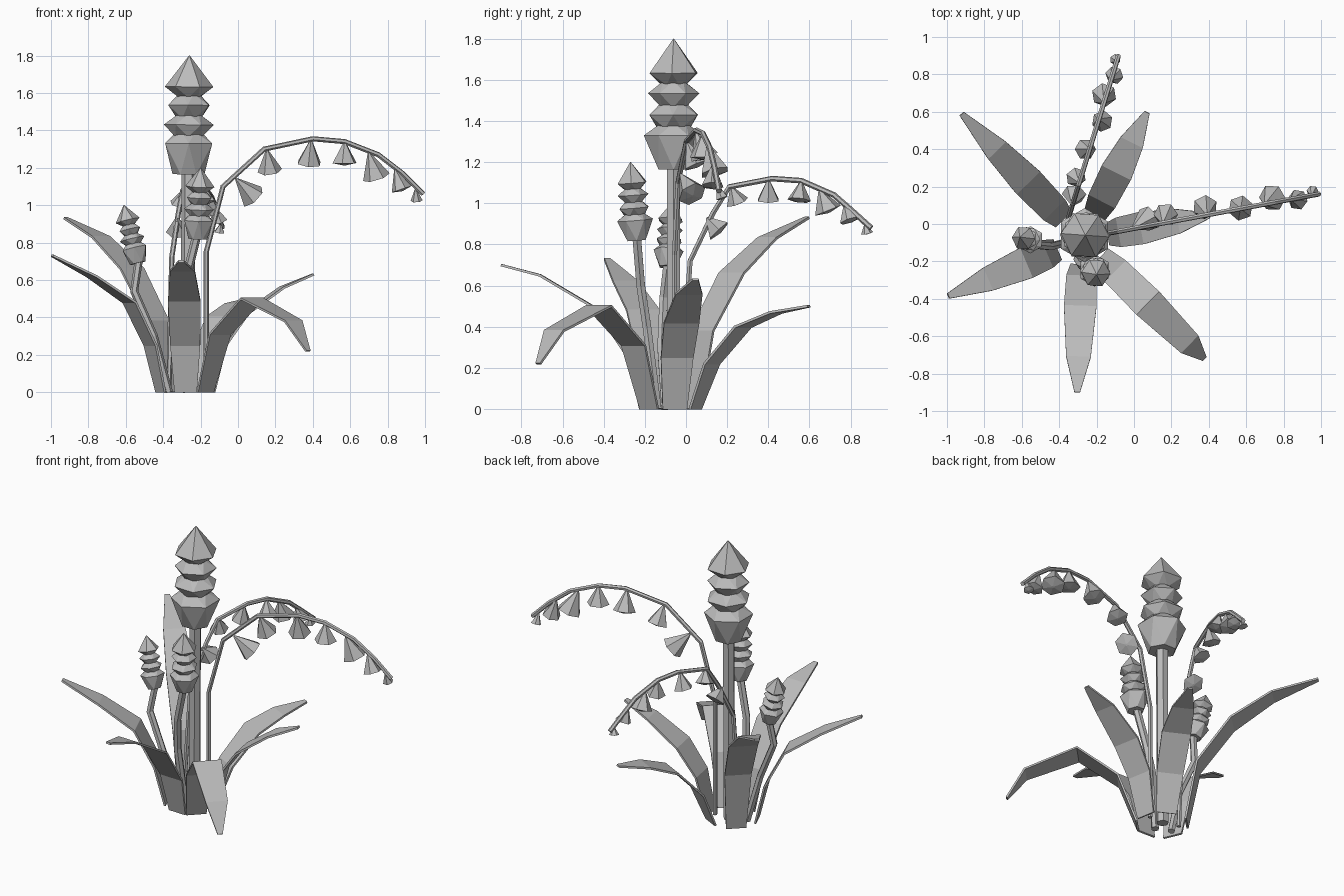
import bpy, bmesh
from math import sin, cos, pi, radians
from mathutils import Vector

old = bpy.data.objects.get("Cube")
if old:
    bpy.data.objects.remove(old)

grey = bpy.data.materials.new("plain_grey")
grey.use_nodes = True
grey.diffuse_color = (0.5, 0.5, 0.5, 1)
grey.node_tree.nodes["Principled BSDF"].inputs["Base Color"].default_value = (0.5, 0.5, 0.5, 1)

UP = Vector((0, 0, 1))


def finish(name, bm):
    bmesh.ops.recalc_face_normals(bm, faces=bm.faces)
    mesh = bpy.data.meshes.new(name)
    bm.to_mesh(mesh)
    bm.free()
    mesh.materials.append(grey)
    obj = bpy.data.objects.new(name, mesh)
    bpy.context.collection.objects.link(obj)
    return obj


def add_loft(bm, rings, sides=6, twist=0.0, faceted=False):
    """Skin a capped solid over rings given as (centre, axis, radius).
    Faceted solids turn each ring by half a side and join them with triangles."""
    loops = []
    for k, (centre, axis, radius) in enumerate(rings):
        turn = UP.rotation_difference(axis)
        start = twist + (k * pi / sides if faceted else 0)
        loops.append([bm.verts.new(centre + turn @ Vector(
            (radius * cos(start + 2 * pi * i / sides), radius * sin(start + 2 * pi * i / sides), 0)))
            for i in range(sides)])
    for a, b in zip(loops, loops[1:]):
        for i in range(sides):
            j = (i + 1) % sides
            if faceted:
                bm.faces.new((a[i], a[j], b[i]))
                bm.faces.new((a[j], b[j], b[i]))
            else:
                bm.faces.new((a[i], a[j], b[j], b[i]))
    bm.faces.new(loops[0][::-1])
    bm.faces.new(loops[-1])


def stem(name, points, radius):
    pts = [Vector(p) for p in points]
    rings = []
    for i, p in enumerate(pts):
        axis = (pts[min(i + 1, len(pts) - 1)] - pts[max(i - 1, 0)]).normalized()
        rings.append((p, axis, radius))
    bm = bmesh.new()
    add_loft(bm, rings)
    finish(name, bm)


# Stacked flower head: tiers of (height, radius) at full size
TIERS = [
    [(0, .085), (.165, .145), (.225, .07)],
    [(.2, .08), (.265, .134), (.325, .06)],
    [(.3, .065), (.37, .125), (.43, .055)],
    [(.41, .06), (.468, .13)],
]
HEAD = .635


def flower_spike(name, bottom, tip):
    bottom, tip = Vector(bottom), Vector(tip)
    axis = (tip - bottom).normalized()
    scale = (tip - bottom).length / HEAD
    bm = bmesh.new()
    for k, tier in enumerate(TIERS):
        rings = [(bottom + axis * h * scale, axis, r * scale) for h, r in tier]
        add_loft(bm, rings, twist=k * 0.5, faceted=True)
    # pointed cap on the top tier
    add_loft(bm, [rings[-1], (tip, axis, .002)], twist=k * 0.5 + pi / 6)
    finish(name, bm)


def bells(name, specs):
    """Hanging bells given as (top, mouth centre, mouth radius)."""
    for n, (top, mouth, r) in enumerate(specs, 1):
        top, mouth = Vector(top), Vector(mouth)
        axis = (mouth - top).normalized()
        bm = bmesh.new()
        add_loft(bm, [(top, axis, r * .1), (mouth, axis, r),
                      (mouth + axis * r * .18, axis, r * .1)], twist=n * 0.7)
        finish(f"{name}_{n}", bm)


# Leaves: direction in degrees, then (reach, height) along the spine
CENTRE = Vector((-.275, -.08, 0))
WIDTHS = [.06, .08, .087, .066, .015]
LEAVES = {
    "back_right_leaf": (134, [(.15, 0), (.22, .38), (.42, .66), (.66, .83), (.93, .93)]),
    "right_leaf": (203, [(.15, 0), (.21, .25), (.33, .48), (.55, .62), (.78, .73)]),
    "front_leaf": (268, [(.14, 0), (.2, .25), (.36, .49), (.63, .65), (.82, .7)]),
    "front_left_leaf": (315.5, [(.14, 0), (.25, .31), (.49, .5), (.8, .38), (.91, .22)]),
    "left_leaf": (10.5, [(.14, 0), (.2, .25), (.32, .42), (.52, .56), (.69, .63)]),
    "back_left_leaf": (63, [(.14, 0), (.23, .22), (.4, .4), (.58, .47), (.76, .5)]),
}
for name, (angle, spine) in LEAVES.items():
    out = Vector((cos(radians(angle)), sin(radians(angle)), 0))
    side = UP.cross(out)
    bm = bmesh.new()
    rows = []
    for (reach, height), w in zip(spine, WIDTHS):
        p = CENTRE + out * reach + UP * height
        rows.append([bm.verts.new(p + side * s * w) for s in (-1, 1)])
    for a, b in zip(rows, rows[1:]):
        bm.faces.new((a[0], a[1], b[1], b[0]))
    leaf = finish(name, bm)
    thick = leaf.modifiers.new("thickness", "SOLIDIFY")
    thick.thickness = .012
    thick.offset = 0

# Upright flowers
stem("main_stem", [(-.27, -.06, 0), (-.265, -.06, 1.18)], .037)
flower_spike("main_flower", (-.265, -.06, 1.165), (-.26, -.06, 1.8))
stem("right_stem", [(-.37, -.1, 0), (-.45, -.12, .3), (-.555, -.11, .54), (-.53, -.09, .71)], .022)
flower_spike("right_flower", (-.535, -.09, .69), (-.61, -.07, 1.0))
stem("front_stem", [(-.28, -.14, 0), (-.3, -.19, .4), (-.28, -.22, .6), (-.22, -.24, .84)], .024)
flower_spike("front_flower", (-.215, -.24, .82), (-.2, -.27, 1.2))


# Arching stalks, each lying in one upright plane
def left_arch(x, z):
    return (x, -.05 + .186 * (x + .14), z)


def back_arch(y, z):
    return (-.345 + .308 * (y - .05), y, z)


stem("left_arch_stem", [left_arch(*p) for p in (
    (-.17, 0), (-.17, .75), (-.08, 1.1), (.14, 1.3), (.4, 1.355),
    (.57, 1.34), (.75, 1.27), (.88, 1.17), (.99, 1.06))], .014)
stem("back_arch_stem", [back_arch(*p) for p in (
    (-.03, 0), (.02, .72), (.13, .95), (.21, 1.08), (.42, 1.12),
    (.56, 1.11), (.72, 1.04), (.8, .97), (.9, .88))], .014)

bells("left_bell", [
    (left_arch(-.01, 1.14), (.08, .03, 1.045), .072),
    (left_arch(.155, 1.295), (.17, .05, 1.185), .066),
    (left_arch(.39, 1.345), (.38, .09, 1.225), .068),
    (left_arch(.57, 1.335), (.57, .085, 1.225), .068),
    (left_arch(.7, 1.28), (.74, .14, 1.15), .074),
    (left_arch(.84, 1.19), (.875, .13, 1.085), .056),
    (left_arch(.95, 1.09), (.955, .175, 1.025), .032),
])
bells("back_bell", [
    (back_arch(.1, .93), (-.32, .16, .865), .066),
    (back_arch(.22, 1.08), (-.31, .25, 1.005), .056),
    (back_arch(.4, 1.115), (-.26, .4, 1.015), .058),
    (back_arch(.56, 1.105), (-.17, .55, 1.015), .058),
    (back_arch(.65, 1.065), (-.16, .69, .965), .068),
    (back_arch(.77, .99), (-.105, .795, .915), .05),
    (back_arch(.87, .9), (-.1, .88, .855), .03),
])
